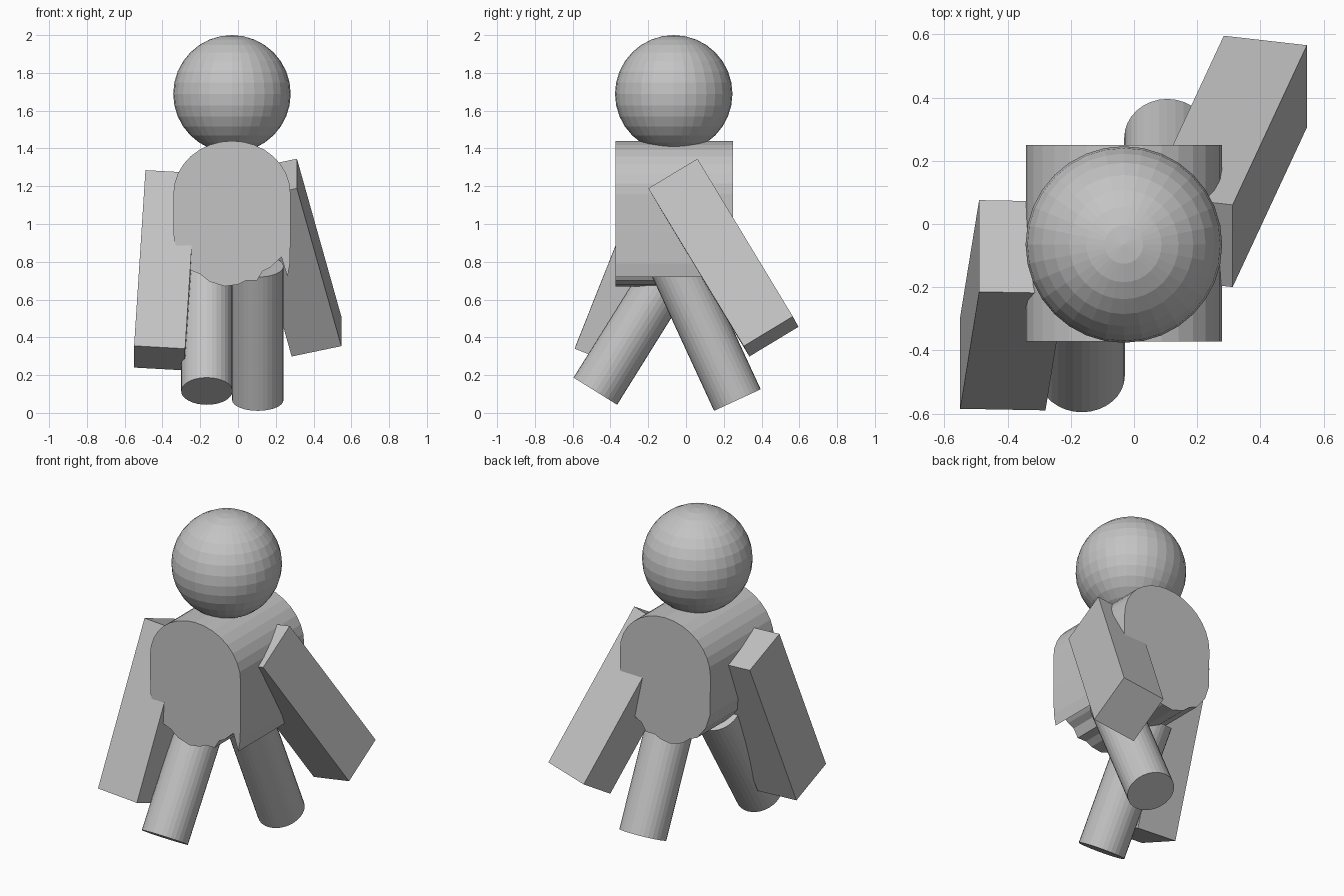
import bpy, bmesh, math
from mathutils import Vector, Matrix

cube = bpy.data.objects.get("Cube")
if cube:
    bpy.data.objects.remove(cube, do_unlink=True)

GREY = (0.55, 0.55, 0.55, 1)
grey = bpy.data.materials.new("plain grey")
grey.use_nodes = True
grey.diffuse_color = GREY
grey.node_tree.nodes["Principled BSDF"].inputs["Base Color"].default_value = GREY


def finish(name, bm):
    bmesh.ops.recalc_face_normals(bm, faces=bm.faces)
    mesh = bpy.data.meshes.new(name)
    bm.to_mesh(mesh)
    bm.free()
    mesh.materials.append(grey)
    obj = bpy.data.objects.new(name, mesh)
    bpy.context.collection.objects.link(obj)
    return obj


def leg(name, x, foot, axis, radius=0.136, length=0.78):
    """Cylinder from the centre of its foot end up along an axis."""
    axis = Vector(axis).normalized()
    turn = axis.to_track_quat('Z', 'Y').to_matrix().to_4x4()
    centre = Vector((x, *foot)) + axis * length / 2
    bm = bmesh.new()
    bmesh.ops.create_cone(bm, cap_ends=True, segments=32, radius1=radius,
                          radius2=radius, depth=length,
                          matrix=Matrix.Translation(centre) @ turn)
    finish(name, bm)


def arm(name, centre, across, deep, down):
    """Box spanned by three edge vectors about its centre."""
    frame = Matrix((across, deep, down)).transposed().to_4x4()
    bm = bmesh.new()
    bmesh.ops.create_cube(bm, size=1, matrix=Matrix.Translation(centre) @ frame)
    finish(name, bm)


# Head
bm = bmesh.new()
bmesh.ops.create_uvsphere(bm, u_segments=32, v_segments=16, radius=0.311,
                          matrix=Matrix.Translation((-0.032, -0.065, 1.689)))
finish("head", bm)

# Torso: rounded top, uneven lower edge, extruded front to back
profile = [(-0.032 + 0.31 * math.cos(a), 1.16 + 0.28 * math.sin(a))
           for a in (math.pi * i / 16 for i in range(17))]
profile += [(-0.34, 0.92), (-0.31, 0.83), (-0.25, 0.755), (-0.2, 0.735),
            (-0.15, 0.695), (-0.07, 0.67), (0.0, 0.68), (0.04, 0.7),
            (0.1, 0.7), (0.13, 0.75), (0.17, 0.77), (0.23, 0.825),
            (0.262, 0.72), (0.275, 0.79), (0.278, 0.95)]
bm = bmesh.new()
front = bm.faces.new([bm.verts.new((x, -0.372, z)) for x, z in profile])
grown = bmesh.ops.extrude_face_region(bm, geom=[front], use_keep_orig=True)
bmesh.ops.translate(bm, vec=(0, 0.622, 0),
                    verts=[v for v in grown["geom"] if isinstance(v, bmesh.types.BMVert)])
finish("torso", bm)

# Legs in mid stride
leg("right_leg", -0.165, (-0.48, 0.115), (0, 0.53, 0.85))
leg("left_leg", 0.105, (0.272, 0.068), (0, -0.42, 0.91))

# Swinging arms
arm("right_arm", (-0.385, -0.257, 0.755),
    (0.27, -0.005, -0.015), (0, 0.29, -0.115), (-0.06, -0.37, -0.93))
arm("left_arm", (0.298, 0.198, 0.822),
    (-0.263, 0.03, -0.055), (0, 0.26, 0.157), (0.235, 0.505, -0.835))
